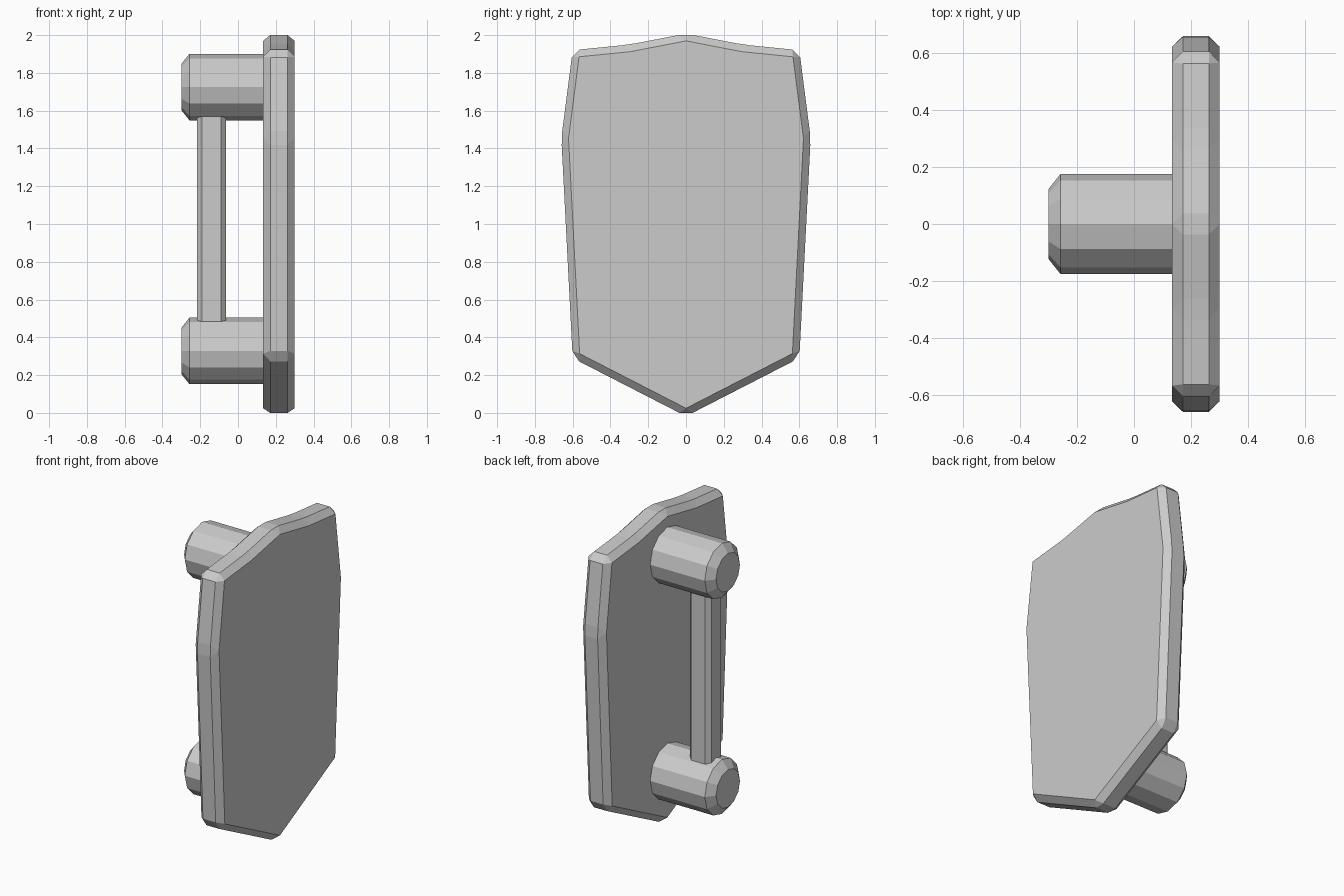
import bpy, bmesh
from math import cos, sin, tau

if "Cube" in bpy.data.objects:
    bpy.data.objects.remove(bpy.data.objects["Cube"])


def loft(name, rings):
    """Skin a list of equal-length rings and cap both ends."""
    bm = bmesh.new()
    loops = [[bm.verts.new(p) for p in ring] for ring in rings]
    n = len(loops[0])
    for a, b in zip(loops, loops[1:]):
        for i in range(n):
            j = (i + 1) % n
            bm.faces.new((a[i], a[j], b[j], b[i]))
    bm.faces.new(loops[0])
    bm.faces.new(loops[-1])
    bmesh.ops.recalc_face_normals(bm, faces=bm.faces)
    mesh = bpy.data.meshes.new(name)
    bm.to_mesh(mesh)
    bm.free()
    obj = bpy.data.objects.new(name, mesh)
    bpy.context.collection.objects.link(obj)
    return obj


def chamfer(obj, width, **settings):
    mod = obj.modifiers.new("chamfer", 'BEVEL')
    mod.width = width
    mod.segments = 1
    mod.limit_method = 'NONE'
    for key, value in settings.items():
        setattr(mod, key, value)


def circle(x, z, r, sides=12):
    return [(x, r * cos(tau * i / sides), z + r * sin(tau * i / sides))
            for i in range(sides)]


# Shield plate: half outline in y-z, mirrored, chamfered on every edge
half = [(0.60, 0.29), (0.66, 1.455), (0.60, 1.92), (0.30, 1.95)]
outline = ([(0, -0.018)] + half + [(0, 2.008)]
           + [(-y, z) for y, z in reversed(half)])
plate = loft("shield_plate", [[(x, y, z) for y, z in outline]
                              for x in (0.133, 0.30)])
chamfer(plate, 0.038)

# Two grip mounts: twelve-sided posts with a chamfered rear end
for name, z in (("lower_mount", 0.328), ("upper_mount", 1.725)):
    loft(name, [circle(x, z, r) for x, r in
                ((-0.30, 0.122), (-0.257, 0.176), (0.15, 0.176))])

# Hand grip: square bar with chamfered long edges, running between the mounts
w = 0.076
square = [(-w, -w), (w, -w), (w, w), (-w, w)]
grip = loft("hand_grip", [[(-0.14 + x, y, z) for x, y in square]
                          for z in (0.40, 1.65)])
chamfer(grip, 0.026)
